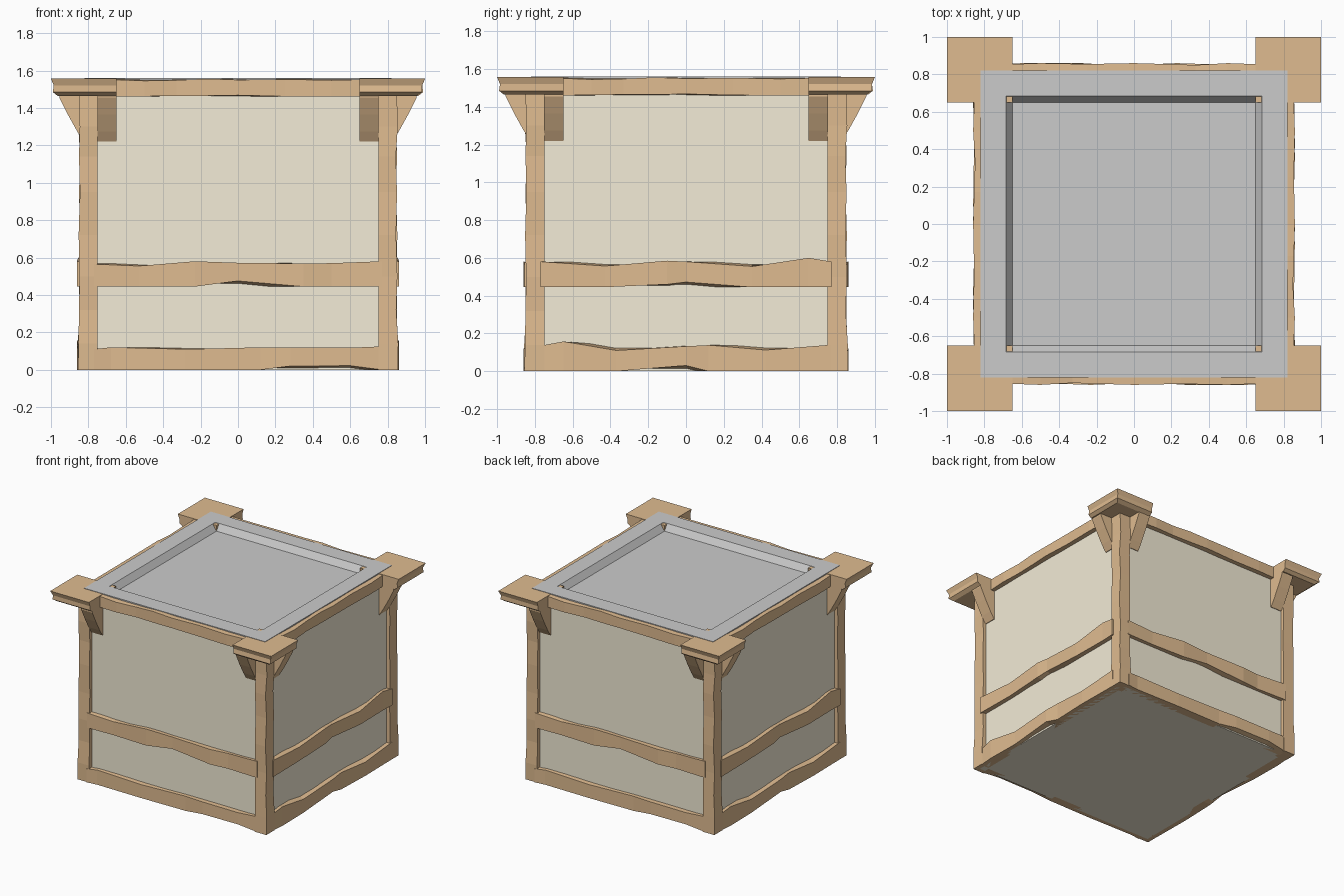
import bpy, bmesh
from math import pi

if "Cube" in bpy.data.objects:
    bpy.data.objects.remove(bpy.data.objects["Cube"])


def material(name, rgb):
    m = bpy.data.materials.new(name)
    m.diffuse_color = (*rgb, 1)
    m.use_nodes = True
    m.node_tree.nodes["Principled BSDF"].inputs["Base Color"].default_value = m.diffuse_color
    return m


wood = material("wood", (0.74, 0.50, 0.28))
plaster = material("plaster", (0.90, 0.84, 0.68))


def finish(name, bm, mat=None, turn=0):
    bmesh.ops.recalc_face_normals(bm, faces=bm.faces)
    me = bpy.data.meshes.new(name)
    bm.to_mesh(me)
    bm.free()
    ob = bpy.data.objects.new(name, me)
    ob.rotation_euler.z = turn * pi / 2
    if mat:
        me.materials.append(mat)
    bpy.context.collection.objects.link(ob)
    return ob


def loft(name, rings, mat=None, turn=0):
    """Flat-faced solid through a list of equal-length rings."""
    bm = bmesh.new()
    vs = [[bm.verts.new(p) for p in r] for r in rings]
    n = len(rings[0])
    for a, b in zip(vs, vs[1:]):
        for i in range(n):
            j = (i + 1) % n
            bm.faces.new((a[i], a[j], b[j], b[i]))
    bm.faces.new(vs[0])
    bm.faces.new(vs[-1])
    return finish(name, bm, mat, turn)


def square(h, z):
    return [(-h, -h, z), (h, -h, z), (h, h, z), (-h, h, z)]


def beam(name, z0, z1, stations, turn):
    """Hewn beam on the front face: stations are (x, outward, bottom, top)."""
    rings = [[(x, -0.78, z0), (x, -o, zb), (x, -o, zt), (x, -0.78, z1)]
             for x, o, zb, zt in stations]
    loft(name, rings, wood, turn)


# Plaster body
loft("plaster_walls", [square(0.82, 0), square(0.82, 1.5)], plaster)

# Grey roof with a sloped recess
loft("roof_slab", [square(0.82, 1.50), square(0.82, 1.56), square(0.685, 1.56),
                   square(0.65, 1.51)])

# Beams: the front set repeats on the back, the right set on the left
front = {
    "base_beam": (0.0, 0.12, [
        (-.77, .86, 0, .11), (-.68, .85, 0, .12), (-.28, .855, 0, .11),
        (.12, .85, 0, .12), (.28, .86, .02, .12), (.60, .86, .022, .118),
        (.77, .85, 0, .125)]),
    "middle_beam": (0.445, 0.57, [
        (-.77, .855, .445, .565), (-.53, .85, .445, .555), (-.23, .86, .445, .58),
        (0, .85, .475, .572), (.35, .86, .445, .568), (.5, .845, .445, .57),
        (.77, .855, .445, .58)]),
    "top_beam": (1.46, 1.555, [
        (-.77, .85, 1.46, 1.555), (-.5, .86, 1.462, 1.545), (-.33, .85, 1.465, 1.548),
        (-.17, .855, 1.465, 1.556), (0, .86, 1.468, 1.55), (.25, .855, 1.462, 1.553),
        (.5, .86, 1.46, 1.548), (.77, .85, 1.46, 1.555)]),
}
right = {
    "base_beam": (0.0, 0.135, [
        (-.77, .85, 0, .135), (-.65, .86, 0, .157), (-.37, .855, 0, .11),
        (0, .86, .03, .132), (.12, .85, 0, .138), (.42, .86, 0, .112),
        (.77, .855, 0, .14)]),
    "middle_beam": (0.445, 0.575, [
        (-.77, .86, .445, .58), (-.43, .855, .445, .557), (-.1, .86, .46, .585),
        (0, .85, .472, .58), (.35, .86, .445, .555), (.65, .855, .445, .60),
        (.77, .86, .445, .58)]),
    "top_beam": front["top_beam"],
}
sides = ["front", "right", "back", "left"]
for k, side in enumerate(sides):
    for part, (z0, z1, st) in (right if k % 2 else front).items():
        beam(f"{side}_{part}", z0, z1, st, k)

# Corner posts, wavering on their two outer faces
wobble = [(0, .855, .855), (.14, .857, .853), (.32, .846, .85), (.5, .852, .847),
          (.72, .845, .852), (.95, .85, .845), (1.14, .844, .85),
          (1.30, .854, .846), (1.47, .85, .85)]
for k, side in enumerate(sides):
    loft(f"{side}_corner_post",
         [[(.75, -.75, z), (.75, -b, z), (a, -b, z), (a, -.75, z)]
          for z, a, b in wobble], wood, k)

# Corner caps with chipped, tapered undersides
cap = [(1.465, .955, .965), (1.485, .985, .99), (1.52, .985, .985), (1.557, 1.0, 1.0)]
for k, side in enumerate(sides):
    loft(f"{side}_corner_cap",
         [[(.65, -.65, z), (.65, -b, z), (a, -b, z), (a, -.65, z)]
          for z, a, b in cap], wood, k)

# Curved brackets under the caps, two per face
profile = [(.80, 1.22), (.825, 1.22), (.86, 1.275), (.91, 1.365), (.955, 1.455),
           (.955, 1.48), (.80, 1.48)]
for k, side in enumerate(sides):
    for s, end in ((-1, "left"), (1, "right")):
        loft(f"{side}_{end}_bracket",
             [[(s * x, -o, z) for o, z in profile] for x in (.65, .752)], wood, k)
